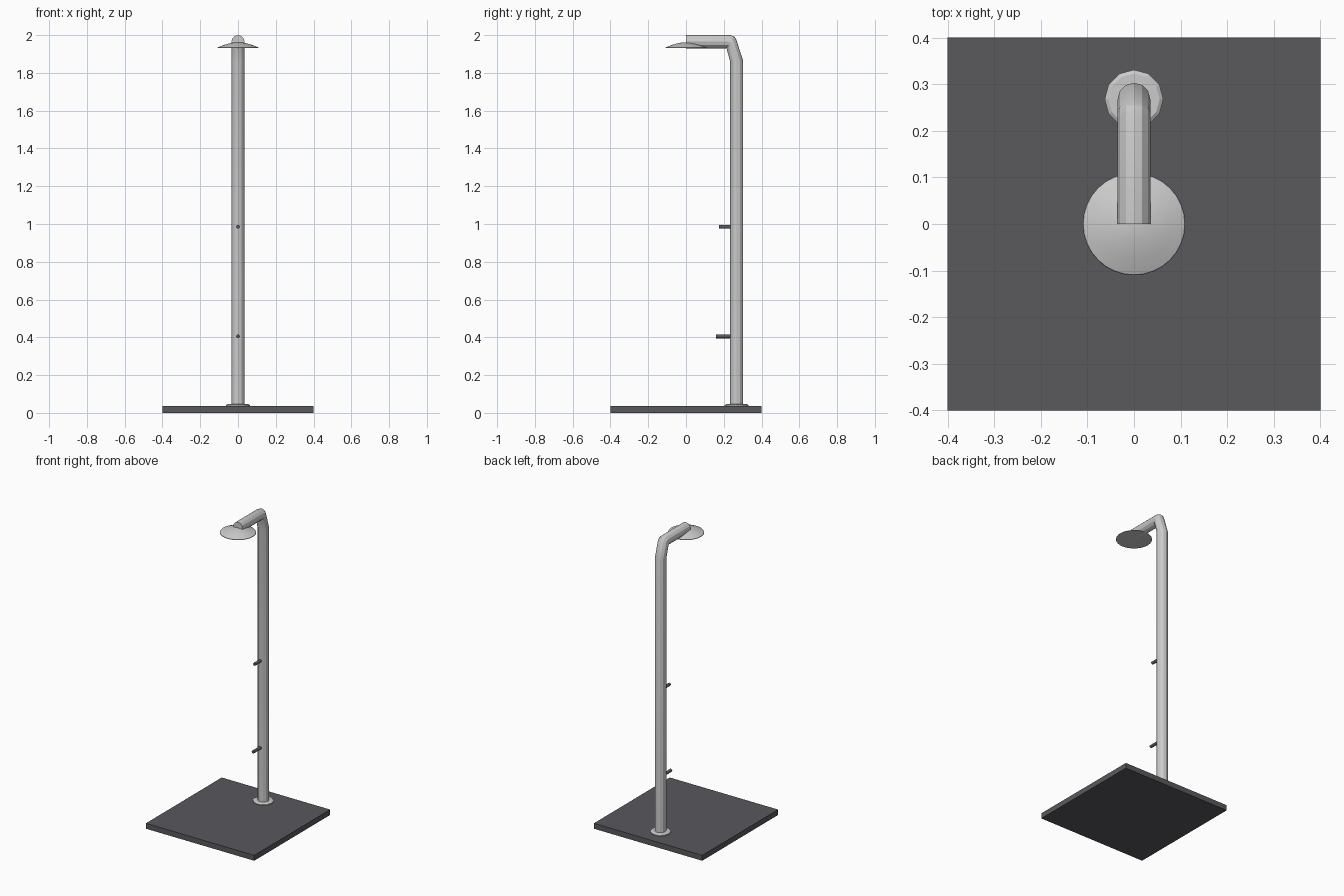
import bpy, bmesh, math
from mathutils import Vector

if "Cube" in bpy.data.objects:
    bpy.data.objects.remove(bpy.data.objects["Cube"])

POLE_Y = 0.268
R = 0.035


def new_object(name, bm, mat=None):
    bmesh.ops.recalc_face_normals(bm, faces=bm.faces)
    mesh = bpy.data.meshes.new(name)
    bm.to_mesh(mesh)
    bm.free()
    obj = bpy.data.objects.new(name, mesh)
    bpy.context.collection.objects.link(obj)
    if mat:
        mesh.materials.append(mat)
    return obj


def loft(name, rings, mat=None):
    """Skin a list of equal-length point rings and cap both ends."""
    bm = bmesh.new()
    loops = [[bm.verts.new(p) for p in ring] for ring in rings]
    n = len(loops[0])
    for a, b in zip(loops, loops[1:]):
        for i in range(n):
            j = (i + 1) % n
            bm.faces.new((a[i], a[j], b[j], b[i]))
    bm.faces.new(loops[0])
    bm.faces.new(loops[-1])
    return new_object(name, bm, mat)


def lathe(name, y, profile, sides):
    rings = [[(r * math.cos(2 * math.pi * i / sides),
               y + r * math.sin(2 * math.pi * i / sides), z)
              for i in range(sides)] for r, z in profile]
    return loft(name, rings)


def tube_ring(outer, inner, sides=12):
    """Ring across the tube between two (y, z) points on its silhouette."""
    o, n = Vector((0, *outer)), Vector((0, *inner))
    mid, half = (o + n) / 2, (o - n) / 2
    return [mid + half * math.cos(2 * math.pi * i / sides)
            + Vector((R * math.sin(2 * math.pi * i / sides), 0, 0))
            for i in range(sides)]


def smooth(obj, degrees):
    bpy.ops.object.select_all(action='DESELECT')
    obj.select_set(True)
    bpy.context.view_layer.objects.active = obj
    bpy.ops.object.shade_smooth_by_angle(angle=math.radians(degrees))


dark = bpy.data.materials.new("dark_grey")
dark.diffuse_color = (0.1, 0.1, 0.11, 1)
dark.use_nodes = True
dark.node_tree.nodes["Principled BSDF"].inputs["Base Color"].default_value = dark.diffuse_color

# Square floor base
bm = bmesh.new()
bmesh.ops.create_cube(bm, size=1)
bmesh.ops.scale(bm, vec=(0.8, 0.8, 0.036), verts=bm.verts)
bmesh.ops.translate(bm, vec=(0, 0, 0.018), verts=bm.verts)
new_object("base", bm, dark)

# Flange at the foot of the pole
lathe("pole_flange", POLE_Y, [(0.063, 0.034), (0.063, 0.041), (0.055, 0.046)], 12)

# Pole, slanted elbow and horizontal arm as one bent tube
pole = loft("pole_and_arm", [tube_ring(o, i) for o, i in [
    ((POLE_Y + R, 0.036), (POLE_Y - R, 0.036)),
    ((POLE_Y + R, 1.862), (POLE_Y - R, 1.862)),
    ((0.265, 1.98), (0.214, 1.932)),
    ((0.255, 1.993), (0.212, 1.931)),
    ((0.235, 2.0), (0.21, 1.93)),
    ((0.0, 2.0), (0.0, 1.93)),
]])
smooth(pole, 20)

# Shallow domed shower head
head = lathe("shower_head", 0, [
    (0.11, 1.931), (0.109, 1.934), (0.075, 1.948), (0.035, 1.959), (0.008, 1.962)], 32)
smooth(head, 30)

# Valve pegs pointing forward from the pole
for name, tip, z in (("upper_peg", 0.174, 0.985), ("lower_peg", 0.159, 0.405)):
    rings = [[(0.01 * math.cos(math.pi * i / 6), y, z + 0.01 * math.sin(math.pi * i / 6))
              for i in range(12)] for y in (tip, POLE_Y - R + 0.01)]
    smooth(loft(name, rings, dark), 40)
